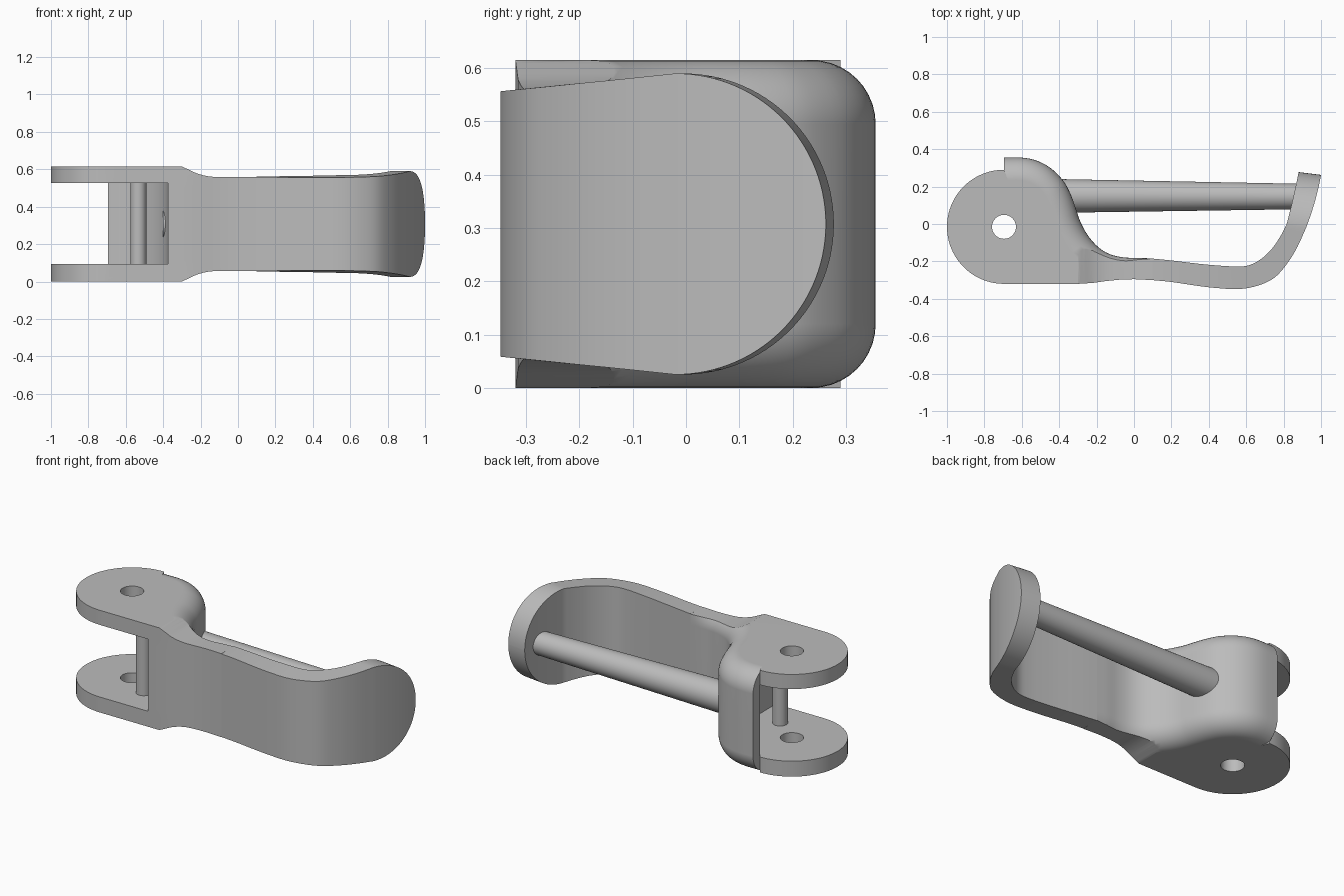
import bpy, bmesh, math
from mathutils import Vector

if "Cube" in bpy.data.objects:
    bpy.data.objects.remove(bpy.data.objects["Cube"])

MID = 0.3075            # half height, and height of the symmetry plane
PIVOT = Vector((-0.695, -0.015))
FILLET = 0.12

steel = bpy.data.materials.new("steel_grey")
steel.diffuse_color = (0.5, 0.5, 0.5, 1)
steel.use_nodes = True
steel.node_tree.nodes["Principled BSDF"].inputs["Base Color"].default_value = (0.5, 0.5, 0.5, 1)


def loft(name, rings):
    """Skin a list of equal closed rings and cap both ends."""
    bm = bmesh.new()
    rows = [[bm.verts.new(p) for p in ring] for ring in rings]
    n = len(rows[0])
    for a, b in zip(rows, rows[1:]):
        for i in range(n):
            j = (i + 1) % n
            bm.faces.new((a[i], a[j], b[j], b[i]))
    bm.faces.new(rows[0])
    bm.faces.new(rows[-1])
    bmesh.ops.recalc_face_normals(bm, faces=bm.faces)
    mesh = bpy.data.meshes.new(name)
    bm.to_mesh(mesh)
    bm.free()
    mesh.materials.append(steel)
    obj = bpy.data.objects.new(name, mesh)
    bpy.context.collection.objects.link(obj)
    return obj


def prism(name, outline, z0, z1):
    return loft(name, [[(x, y, z) for x, y in outline] for z in (z0, z1)])


def arc(centre, r, a0, a1, n):
    angles = [math.radians(a0 + (a1 - a0) * i / n) for i in range(n + 1)]
    return [(centre[0] + r * math.cos(a), centre[1] + r * math.sin(a)) for a in angles]


def smooth_path(points, steps=4):
    """Catmull-Rom through points of any dimension."""
    pts = [Vector(p) for p in points]
    pts = [2 * pts[0] - pts[1]] + pts + [2 * pts[-1] - pts[-2]]
    out = []
    for a, b, c, d in zip(pts, pts[1:], pts[2:], pts[3:]):
        for k in range(steps):
            t = k / steps
            out.append(0.5 * (2 * b + (c - a) * t + (2 * a - 5 * b + 4 * c - d) * t**2
                              + (3 * b - a - 3 * c + d) * t**3))
    return out + [pts[-2]]


def boolean(obj, cutter, operation):
    mod = obj.modifiers.new("cut", 'BOOLEAN')
    mod.object, mod.operation, mod.solver = cutter, operation, 'EXACT'
    bpy.context.view_layer.objects.active = obj
    bpy.ops.object.modifier_apply(modifier=mod.name)
    bpy.data.objects.remove(cutter)


def rod(name, r0, r1, start, end):
    """Round bar between two points, tapering from r0 to r1."""
    start, end = Vector(start), Vector(end)
    q = (end - start).to_track_quat('Z', 'Y')
    rings = []
    for p, r in ((start, r0), (end, r1)):
        rings.append([p + q @ Vector((x, y, 0)) for x, y in arc((0, 0), r, 0, 360, 40)[:-1]])
    return loft(name, rings)


# Clevis body: outline whose back edge carries a rounded fillet
back = smooth_path([(-0.695, 0.355), (-0.6, 0.355), (-0.53, 0.342), (-0.47, 0.315),
                    (-0.42, 0.277), (-0.37, 0.22), (-0.335, 0.15), (-0.31, 0.08),
                    (-0.29, 0.02), (-0.26, -0.04), (-0.22, -0.095), (-0.17, -0.14),
                    (-0.11, -0.168), (-0.04, -0.18), (0.03, -0.181), (0.1, -0.185)], 3)
front = [(0.1, -0.3), (0, -0.295), (-0.08, -0.298), (-0.15, -0.305),
         (-0.22, -0.315), (-0.3, -0.32), (-0.695, -0.32)]


def body_ring(z, inset):
    ring = []
    for i, p in enumerate(back):
        t = back[min(i + 1, len(back) - 1)] - back[max(i - 1, 0)]
        normal = Vector((-t.y, t.x)).normalized()
        if i == 0:
            normal = Vector((0, 1))
        fade = min(1, max(0, (0.1 - p.x) / 0.15))
        q = p - normal * inset * fade
        ring.append((q.x, q.y, z))
    return ring + [(x, y, z) for x, y in front]


quarter = [math.pi / 2 * i / 10 for i in range(11)]
levels = [(MID - FILLET + FILLET * math.sin(a), FILLET * (1 - math.cos(a))) for a in quarter]
layers = [(MID - h, s) for h, s in reversed(levels)] + [(MID + h, s) for h, s in levels]
body = loft("clevis_body", [body_ring(z, s) for z, s in layers])

# Rounded ears, then the slot between them and the pivot hole
ears = prism("ears", arc(PIVOT, 0.305, 90, 270, 40) + [(-0.66, -0.32), (-0.66, 0.2)], 0, 2 * MID)
boolean(body, ears, 'UNION')
slot = prism("slot_cutter", [(-1.1, 0.31), (-1.1, -0.4), (-0.375, -0.4)]
             + arc((-0.695, -0.03), 0.32, 0, 90, 24), 0.093, 0.527)
boolean(body, slot, 'DIFFERENCE')
hole = prism("hole_cutter", arc(PIVOT, 0.064, 0, 360, 40)[:-1], -0.1, 0.8)
boolean(body, hole, 'DIFFERENCE')

# Neck: the height narrows from the clevis to the arm
flare = smooth_path([(-0.3, 0.3075), (-0.26, 0.289), (-0.22, 0.271), (-0.17, 0.257),
                     (-0.11, 0.251), (0, 0.251), (0.15, 0.252)], 3)
half = [Vector((-1.1, 0.33)), Vector((-0.35, 0.33))] + flare
side = [(p.x, MID + p.y) for p in half] + [(p.x, MID - p.y) for p in reversed(half)]
neck = loft("neck_cutter", [[(x, y, z) for x, z in side] for y in (-0.6, 0.6)])
boolean(body, neck, 'INTERSECT')

# Curved arm: stations of outer x, y, inner x, y, outer and inner half height
stations = smooth_path([(0.1, -0.3, 0.1, -0.185, 0.25, 0.253),
                        (0.2, -0.31, 0.2, -0.195, 0.25, 0.255),
                        (0.35, -0.332, 0.35, -0.213, 0.249, 0.257),
                        (0.45, -0.343, 0.45, -0.222, 0.249, 0.259),
                        (0.56, -0.348, 0.54, -0.227, 0.249, 0.261),
                        (0.66, -0.33, 0.61, -0.222, 0.251, 0.262),
                        (0.75, -0.288, 0.675, -0.19, 0.255, 0.265),
                        (0.82, -0.21, 0.735, -0.135, 0.263, 0.27),
                        (0.875, -0.12, 0.78, -0.07, 0.272, 0.276),
                        (0.92, -0.02, 0.815, -0.005, 0.2825, 0.2825)])
# Round tip of the arm
for i in range(1, 31):
    a = math.radians(89.5 * i / 30)
    s, h = math.sin(a), 0.2825 * math.cos(a)
    stations.append((0.92 + 0.11 * s - 0.03 * s * s, -0.02 + 0.2825 * s,
                     0.815 + 0.075 * s - 0.01 * s * s, -0.005 + 0.2825 * s, h, h))
arm = loft("curved_arm", [[(ox, oy, MID + ho), (ox, oy, MID - ho),
                           (ix, iy, MID - hi), (ix, iy, MID + hi)]
                          for ox, oy, ix, iy, ho, hi in stations])

# Brace rod behind the arm and the small pin in the slot
brace = rod("brace_rod", 0.09, 0.068, (-0.4, 0.15, MID), (0.89, 0.147, MID))
pin = rod("slot_pin", 0.0425, 0.0425, (-0.533, -0.135, 0.08), (-0.533, -0.135, 0.54))

for obj in (body, arm, brace, pin):
    bpy.ops.object.select_all(action='DESELECT')
    obj.select_set(True)
    bpy.context.view_layer.objects.active = obj
    bpy.ops.object.shade_smooth_by_angle(angle=math.radians(28))
    mod = obj.modifiers.new("even_shading", 'WEIGHTED_NORMAL')
    mod.keep_sharp = True
